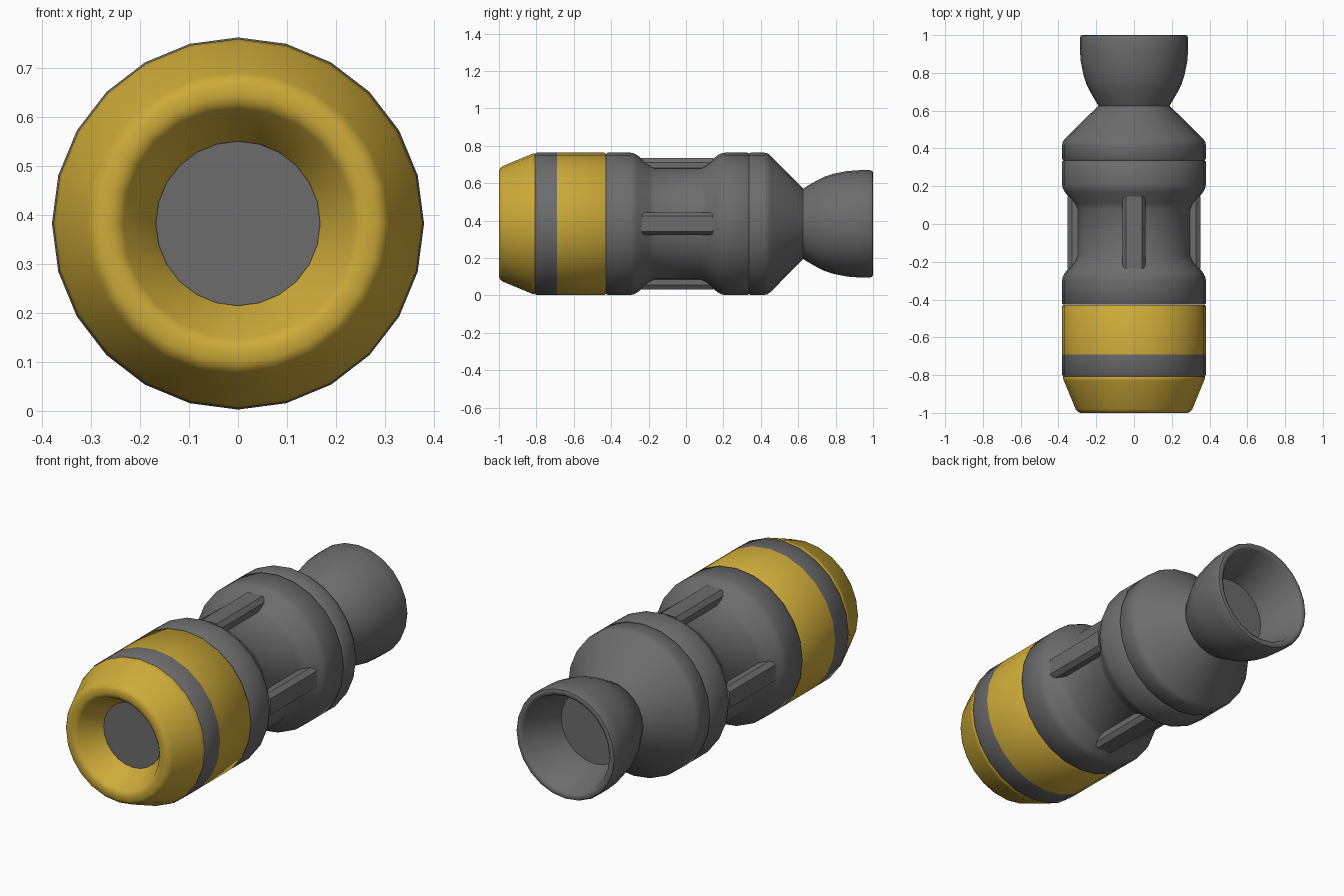
import bpy, bmesh, math

if "Cube" in bpy.data.objects:
    bpy.data.objects.remove(bpy.data.objects["Cube"])

SIDES = 24
AXIS_Z = 0.383


def material(name, rgb):
    mat = bpy.data.materials.new(name)
    mat.diffuse_color = (*rgb, 1)
    mat.use_nodes = True
    mat.node_tree.nodes["Principled BSDF"].inputs["Base Color"].default_value = mat.diffuse_color
    return mat


yellow = material("yellow", (0.61, 0.405, 0.04))
grey = material("dark_grey", (0.15, 0.15, 0.15))


def finish(name, bm, mat, angle=45):
    bmesh.ops.recalc_face_normals(bm, faces=bm.faces)
    mesh = bpy.data.meshes.new(name)
    bm.to_mesh(mesh)
    bm.free()
    obj = bpy.data.objects.new(name, mesh)
    obj.location.z = AXIS_Z
    bpy.context.collection.objects.link(obj)
    mesh.materials.append(mat)
    bpy.ops.object.select_all(action='DESELECT')
    bpy.context.view_layer.objects.active = obj
    obj.select_set(True)
    bpy.ops.object.shade_smooth_by_angle(angle=math.radians(angle))
    return obj


def lathe(name, profile, mat=grey):
    """Revolve (y, radius) points around the y axis; open ends are capped."""
    bm = bmesh.new()
    rings = []
    for y, r in profile:
        rings.append([bm.verts.new((r * math.sin(2 * math.pi * i / SIDES), y,
                                    r * math.cos(2 * math.pi * i / SIDES)))
                      for i in range(SIDES)])
    for a, b in zip(rings, rings[1:]):
        for i in range(SIDES):
            j = (i + 1) % SIDES
            bm.faces.new((a[i], a[j], b[j], b[i]))
    bm.faces.new(rings[0])
    bm.faces.new(rings[-1])
    return finish(name, bm, mat)


# Front nozzle with tapered mouth, and the grey plate closing it
lathe("front_nozzle", [(-0.86, 0.165), (-0.985, 0.235), (-0.997, 0.248), (-1.0, 0.262),
                       (-1.0, 0.285), (-0.993, 0.299), (-0.98, 0.309), (-0.83, 0.371),
                       (-0.815, 0.377), (-0.807, 0.374)], yellow)
lathe("front_plate", [(-0.87, 0.168), (-0.862, 0.168)])

# Grey and yellow collar bands
lathe("grey_band", [(-0.807, 0.374), (-0.80, 0.38), (-0.69, 0.38)])
lathe("yellow_band", [(-0.69, 0.38), (-0.435, 0.38), (-0.428, 0.374)], yellow)

# Waisted middle body, symmetric about its own centre
MID = -0.045
half = [(0.125, 0.305), (0.155, 0.32), (0.215, 0.367), (0.235, 0.377),
        (0.25, 0.38), (0.375, 0.38), (0.382, 0.374)]
lathe("middle_body", [(MID - d, r) for d, r in reversed(half)] + [(MID + d, r) for d, r in half])

# Four tapered ribs across the waist
for k in range(4):
    a = k * math.pi / 2
    bm = bmesh.new()
    section = [(-0.06, 0.28), (-0.06, 0.328), (-0.042, 0.352),
               (0.042, 0.352), (0.06, 0.328), (0.06, 0.28)]
    ends = [[bm.verts.new((x * math.cos(a) + r * math.sin(a), MID + s * 0.19,
                           r * math.cos(a) - x * math.sin(a))) for x, r in section]
            for s in (-1, 1)]
    bm.faces.new(ends[0])
    bm.faces.new(ends[1])
    for i in range(6):
        j = (i + 1) % 6
        bm.faces.new((ends[0][i], ends[0][j], ends[1][j], ends[1][i]))
    finish("rib_%d" % (k + 1), bm, grey, 30)

# Rear shoulder cone
lathe("rear_shoulder", [(0.337, 0.374), (0.344, 0.38), (0.42, 0.38), (0.435, 0.377),
                        (0.45, 0.367), (0.612, 0.203), (0.625, 0.19)])

# Hollow rear bell
lathe("rear_bell", [(0.622, 0.185), (0.64, 0.197), (0.70, 0.232), (0.74, 0.252), (0.79, 0.268),
                    (0.86, 0.282), (0.93, 0.287), (0.985, 0.287), (0.997, 0.282), (1.0, 0.273),
                    (1.0, 0.262), (0.99, 0.25), (0.76, 0.19)])
